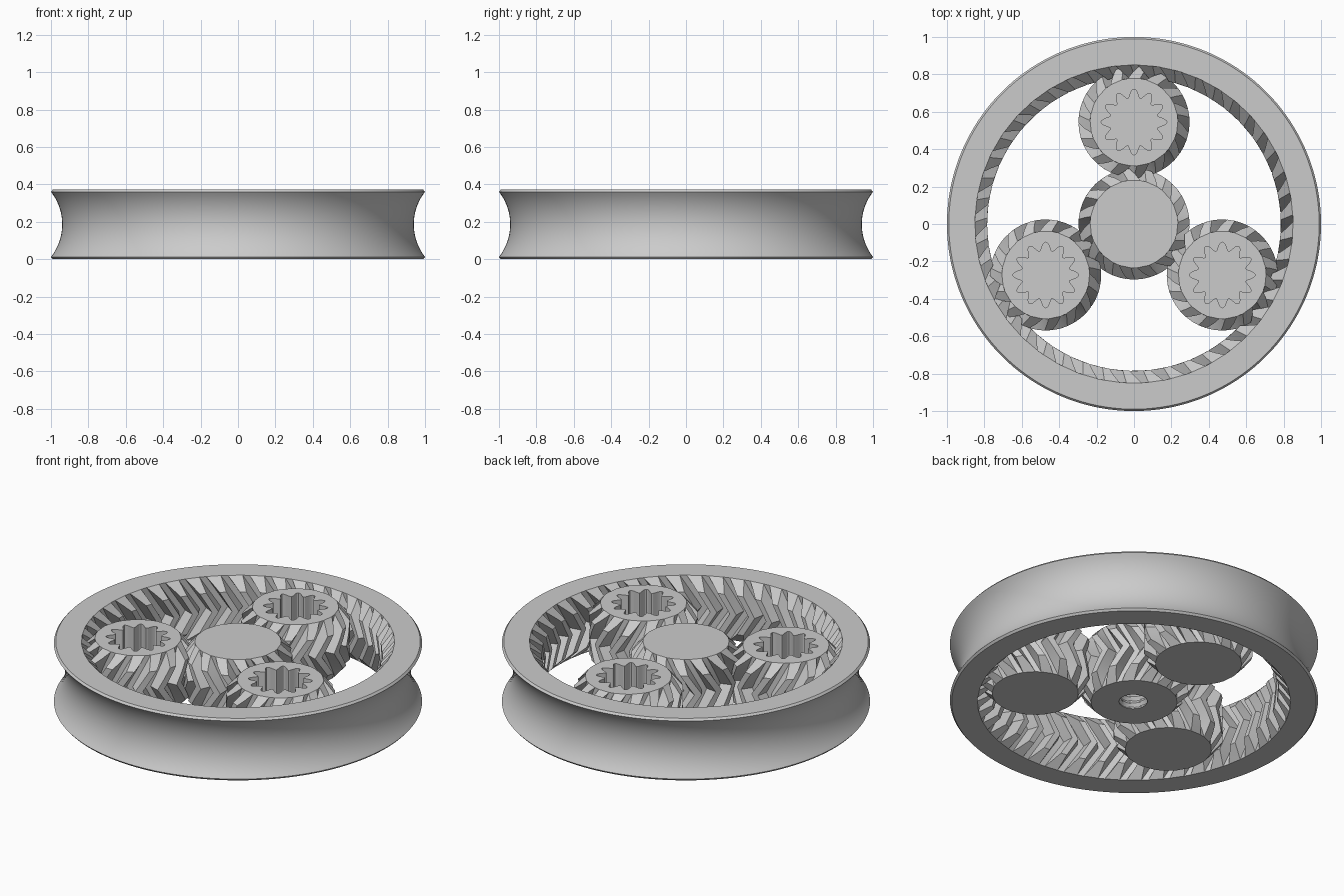
import bpy
import bmesh
from math import sin, cos, pi, tau, radians, sqrt

if "Cube" in bpy.data.objects:
    bpy.data.objects.remove(bpy.data.objects["Cube"], do_unlink=True)

HEIGHT = 0.372
CHAMFER = 0.07
TEETH = 15
ORBIT = 0.545

grey = bpy.data.materials.new("plain grey")
grey.use_nodes = True
colour = (0.6, 0.6, 0.6, 1)
grey.diffuse_color = colour
grey.node_tree.nodes["Principled BSDF"].inputs["Base Color"].default_value = colour


def polar(r, a, z):
    return (r * cos(a), r * sin(a), z)


def circle(r, z, n):
    return [polar(r, tau * i / n, z) for i in range(n)]


def loft(bm, loops):
    """Join a stack of equal closed loops with quads."""
    rows = [[bm.verts.new(p) for p in loop] for loop in loops]
    n = len(rows[0])
    for low, high in zip(rows, rows[1:]):
        for i in range(n):
            j = (i + 1) % n
            bm.faces.new((low[i], low[j], high[j], high[i]))


def gear_loops(teeth, root, tip, phase, twist):
    """Herringbone tooth sections; teeth are chamfered to nothing at both ends."""
    mid = HEIGHT / 2
    levels = [0, CHAMFER / 2, CHAMFER, (CHAMFER + mid) / 2, mid]
    levels += [HEIGHT - z for z in reversed(levels[:-1])]
    pitch = tau / teeth
    loops = []
    for z in levels:
        edge = min(z, HEIGHT - z)
        grow = min(1, edge / CHAMFER)
        r = root + (tip - root) * grow
        half_root = 0.34 * pitch
        half_tip = half_root - 0.17 * pitch * grow
        turn = phase + twist * edge / mid
        loop = []
        for k in range(teeth):
            a = turn + k * pitch
            loop += [polar(root, a - half_root, z), polar(r, a - half_tip, z),
                     polar(r, a + half_tip, z), polar(root, a + half_root, z)]
        loops.append(loop)
    return loops


def cap(bm, z):
    """Fill the open outlines lying at one height, leaving holes open."""
    edges = [e for e in bm.edges if e.is_boundary
             and all(abs(v.co.z - z) < 1e-5 for v in e.verts)]
    bmesh.ops.triangle_fill(bm, edges=edges, use_beauty=True, normal=(0, 0, 1))


def finish(bm, name, cap_heights, location=(0, 0, 0)):
    bmesh.ops.remove_doubles(bm, verts=bm.verts, dist=1e-5)
    for z in cap_heights:
        cap(bm, z)
    bmesh.ops.recalc_face_normals(bm, faces=bm.faces)
    mesh = bpy.data.meshes.new(name)
    bm.to_mesh(mesh)
    bm.free()
    mesh.materials.append(grey)
    ob = bpy.data.objects.new(name, mesh)
    ob.location = location
    bpy.context.collection.objects.link(ob)
    bpy.ops.object.select_all(action="DESELECT")
    ob.select_set(True)
    bpy.context.view_layer.objects.active = ob
    bpy.ops.object.shade_smooth_by_angle(angle=radians(15))
    return ob


pitch = tau / TEETH

# Ring gear: grooved rim outside, internal teeth inside
lip, throat, edge = 0.012, 0.94, 0.99
half = HEIGHT / 2 - lip
sag = 1 - throat
radius = (half ** 2 + sag ** 2) / (2 * sag)
steps = 20
profile = [(edge, 0)]
for i in range(steps + 1):
    h = half * (2 * i / steps - 1)
    profile.append((throat + radius - sqrt(radius ** 2 - h ** 2), HEIGHT / 2 + h))
profile.append((edge, HEIGHT))
bm = bmesh.new()
loft(bm, [circle(r, z, 180) for r, z in profile])
ring_pitch = pitch / 3
loft(bm, gear_loops(3 * TEETH, 0.85, 0.785, pi / 2 + ring_pitch / 2, -ring_pitch))
finish(bm, "ring_gear", [0, HEIGHT])

# Sun gear with a threaded blind hole underneath
bm = bmesh.new()
loft(bm, gear_loops(TEETH, 0.235, 0.297, pi / 2, pitch))
thread_pitch, depth, rows = 0.04, 0.26, 52
thread = []
for k in range(rows + 1):
    z = depth * k / rows
    loop = []
    for i in range(40):
        a = tau * i / 40
        wave = abs(2 * ((z / thread_pitch + i / 40) % 1) - 1)
        loop.append(polar(0.07 + 0.014 * wave, a, z))
    thread.append(loop)
loft(bm, thread)
finish(bm, "sun_gear", [0, HEIGHT, depth])

# Planet gears with splined blind holes on top
floor = 0.07
for n, name in enumerate(("back", "right", "left")):
    angle = pi / 2 + n * tau / 3
    bm = bmesh.new()
    loft(bm, gear_loops(TEETH, 0.235, 0.297, angle, -pitch))
    spline = []
    for z in (floor, HEIGHT):
        spline.append([polar(0.152 + 0.024 * cos(tau * i / 12), tau * i / 144, z)
                       for i in range(144)])
    loft(bm, spline)
    finish(bm, name + "_planet_gear", [0, HEIGHT, floor], polar(ORBIT, angle, 0))
